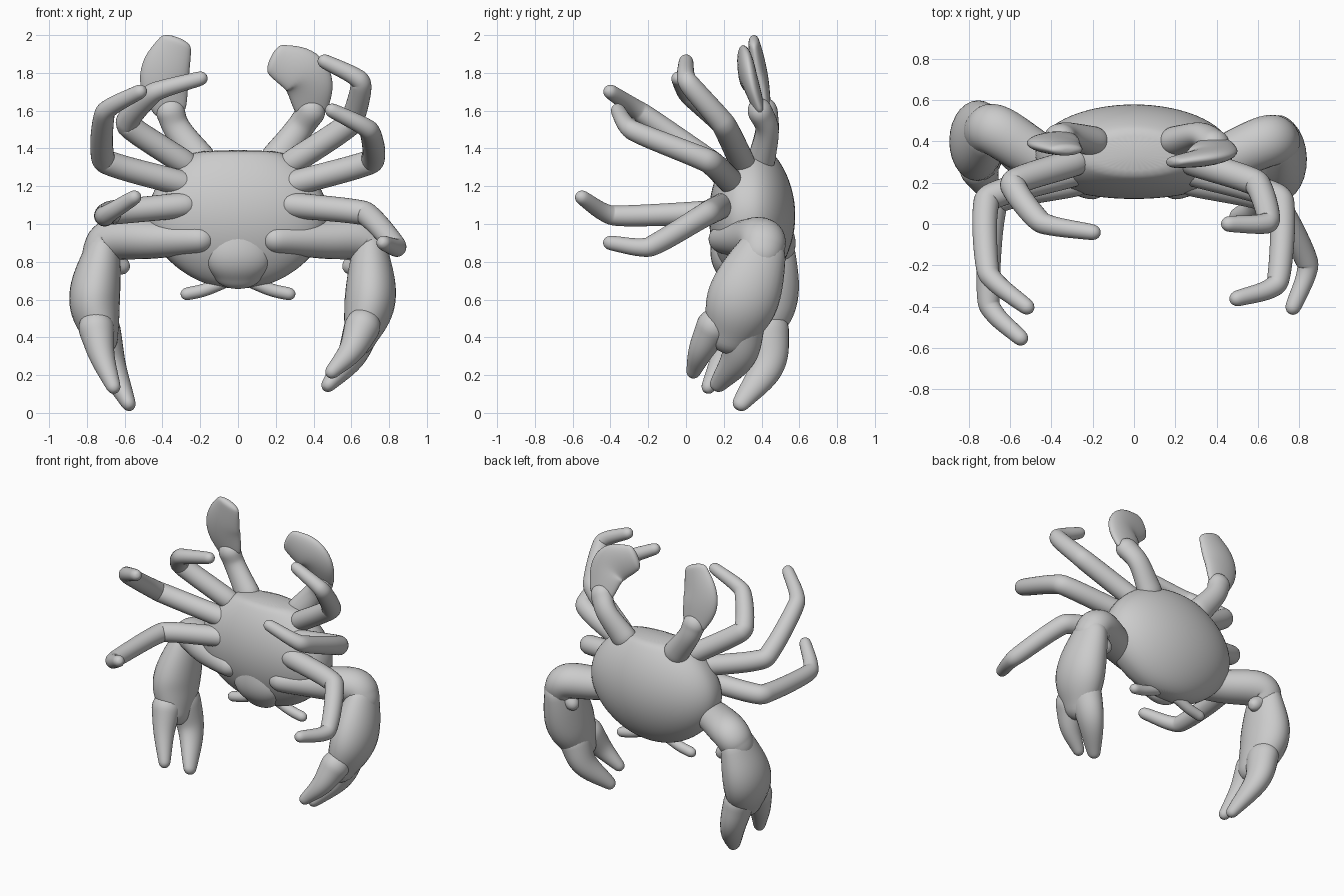
import bpy, bmesh
from math import sin, cos, pi
from mathutils import Vector

if "Cube" in bpy.data.objects:
    bpy.data.objects.remove(bpy.data.objects["Cube"])

shade = (0.6, 0.6, 0.6, 1)
grey = bpy.data.materials.new("shell_grey")
grey.use_nodes = True
grey.diffuse_color = shade
grey.node_tree.nodes["Principled BSDF"].inputs["Base Color"].default_value = shade


def loft(name, rings):
    """Skin a list of vertex rings, cap both ends and smooth the result."""
    bm = bmesh.new()
    rows = [[bm.verts.new(point) for point in ring] for ring in rings]
    for lower, upper in zip(rows, rows[1:]):
        for i in range(len(lower)):
            bm.faces.new((lower[i - 1], lower[i], upper[i], upper[i - 1]))
    bm.faces.new(rows[0])
    bm.faces.new(rows[-1])
    bmesh.ops.recalc_face_normals(bm, faces=bm.faces)
    for face in bm.faces:
        face.smooth = True
    mesh = bpy.data.meshes.new(name)
    bm.to_mesh(mesh)
    bm.free()
    mesh.materials.append(grey)
    obj = bpy.data.objects.new(name, mesh)
    bpy.context.collection.objects.link(obj)
    smooth = obj.modifiers.new("smooth", "SUBSURF")
    smooth.levels = smooth.render_levels = 1


def spline(points, steps=5):
    """Smooth path passing through every point."""
    keys = [Vector(point) for point in points]
    keys = [2 * keys[0] - keys[1]] + keys + [2 * keys[-1] - keys[-2]]
    path = []
    for a, b, c, d in zip(keys, keys[1:], keys[2:], keys[3:]):
        for step in range(steps):
            t = step / steps
            path.append(b + (c - a) * t / 2 + (2 * a - 5 * b + 4 * c - d) * t ** 2 / 2
                        + (3 * b - a - 3 * c + d) * t ** 3 / 2)
    return path + [keys[-2]]


def limb(name, points, start, end, bulge=0, flat=1, ref=(0, 1, 0), sides=14):
    """Round-ended tube; flat scales its radius along the ref direction."""
    path = spline(points)
    last = len(path) - 1
    stations = []
    for i, centre in enumerate(path):
        t = i / last
        tangent = (path[min(i + 1, last)] - path[max(i - 1, 0)]).normalized()
        stations.append((centre, tangent, start + (end - start) * t + bulge * sin(pi * t)))

    def dome(station, sign):
        centre, tangent, radius = station
        reach = sign * radius * min(1, flat)
        return [(centre + tangent * reach * sin(a), tangent, radius * cos(a))
                for a in (0.5, 1, 1.3)]

    rings = []
    for centre, tangent, radius in dome(stations[0], -1)[::-1] + stations + dome(stations[-1], 1):
        across = Vector(ref).cross(tangent).normalized()
        deep = tangent.cross(across) * flat
        angles = [2 * pi * i / sides for i in range(sides)]
        rings.append([centre + (across * cos(a) + deep * sin(a)) * radius for a in angles])
    loft(name, rings)


def body_ring(t, sides=32):
    """Cross-section with a flattened belly and a domed back."""
    size = sin(pi * t) ** 0.5
    ring = []
    for i in range(sides):
        a = 2 * pi * i / sides
        depth = 0.24 * sin(a) if sin(a) > 0 else -0.22 * abs(sin(a)) ** 0.7
        ring.append((0.48 * size * cos(a), 0.34 + size * depth, 0.65 + 0.79 * t))
    return ring


# Body shell, blunt at the top, with the mouth bulging from its lower front
loft("body", [body_ring(0.01 + 0.93 * i / 24) for i in range(25)])
limb("mouth", [(0, 0.26, 0.72), (0, 0.22, 0.82), (0, 0.2, 0.95)], 0.13, 0.13, 0.05, flat=0.5)

# Walking legs: mirrored hips and knees, posed ankles and tips
names = ("front_leg", "middle_leg", "rear_leg")
knees = [(0.68, 0.12, 1.06), (0.72, 0.13, 1.33), (0.6, 0.2, 1.53)]
poses = {
    "left": [((0.85, -0.2, 0.87), (0.77, -0.4, 0.9)),
             ((0.7, -0.3, 1.5), (0.5, -0.36, 1.6)),
             ((0.66, 0, 1.76), (0.46, 0, 1.86))],
    "right": [((-0.71, -0.4, 1.04), (-0.55, -0.55, 1.14)),
              ((-0.71, -0.25, 1.6), (-0.52, -0.4, 1.7)),
              ((-0.45, 0, 1.7), (-0.2, -0.04, 1.77))],
}
for side, pose in poses.items():
    mirror = Vector((1 if side == "left" else -1, 1, 1))
    for i, (ankle, tip) in enumerate(pose):
        hip = Vector((0.28, 0.2 + i / 20, 1.1 + i / 9)) * mirror
        knee = Vector(knees[i]) * mirror
        ankle, tip = Vector(ankle), Vector(tip)
        limb(side + "_" + names[i],
             [hip, hip.lerp(knee, 0.85), knee.lerp(ankle, 0.15),
              knee.lerp(ankle, 0.85), ankle.lerp(tip, 0.2), tip],
             0.07, 0.04, 0.006, ref=(0.1, 0.3, 1))

# Swimming legs: a round stalk and a flat blade
blades = {
    "left": [(0.39, 0.39, 1.6), (0.36, 0.33, 1.78), (0.2, 0.3, 1.87)],
    "right": [(-0.36, 0.42, 1.6), (-0.39, 0.39, 1.78), (-0.33, 0.36, 1.96)],
}
for side, blade in blades.items():
    s = 1 if side == "left" else -1
    limb(side + "_paddle_stalk", [(s * 0.2, 0.4, 1.34), (s * 0.32, 0.43, 1.5), blade[0]],
         0.09, 0.08, -0.01, flat=0.85)
    limb(side + "_paddle_blade", blade, 0.09, 0.09, 0.045, flat=0.34)

# Claws: arm, elbow, palm and two fingers on each side
palms = {
    "left": [(0.7, 0.4, 0.85), (0.7, 0.3, 0.6), (0.65, 0.23, 0.4)],
    "right": [(-0.72, 0.45, 0.85), (-0.76, 0.4, 0.6), (-0.72, 0.33, 0.4)],
}
fingers = {
    "left": [[(0.66, 0.15, 0.46), (0.6, 0.08, 0.33), (0.5, 0.04, 0.22)],
             [(0.66, 0.3, 0.46), (0.6, 0.28, 0.3), (0.48, 0.17, 0.15)]],
    "right": [[(-0.75, 0.27, 0.45), (-0.72, 0.2, 0.3), (-0.66, 0.12, 0.14)],
              [(-0.72, 0.43, 0.45), (-0.67, 0.43, 0.25), (-0.58, 0.29, 0.05)]],
}
for side, palm in palms.items():
    s = 1 if side == "left" else -1
    wrist = Vector(palm[0])
    elbow = wrist + Vector((-s * 0.06, 0, 0.07))
    limb(side + "_arm", [(s * 0.2, 0.2, 0.92), (s * 0.45, 0.32, 0.92), elbow, wrist],
         0.08, 0.11, 0.02, flat=1.1)
    limb(side + "_elbow_spur", [wrist, wrist + Vector((-s * 0.1, 0.02, -0.07))], 0.08, 0.05)
    limb(side + "_palm", palm, 0.1, 0.09, 0.045, flat=1.4)
    inner, outer = fingers[side]
    limb(side + "_inner_finger", inner, 0.1, 0.04)
    limb(side + "_outer_finger", outer, 0.1, 0.04, 0.01, flat=1.2)

    # Eye stalk below the shell rim
    limb(side + "_eye_stalk", [(s * 0.08, 0.33, 0.69), (s * 0.18, 0.33, 0.65),
         (s * 0.27, 0.33, 0.63)], 0.035, 0.035, ref=(0, 0, 1))
